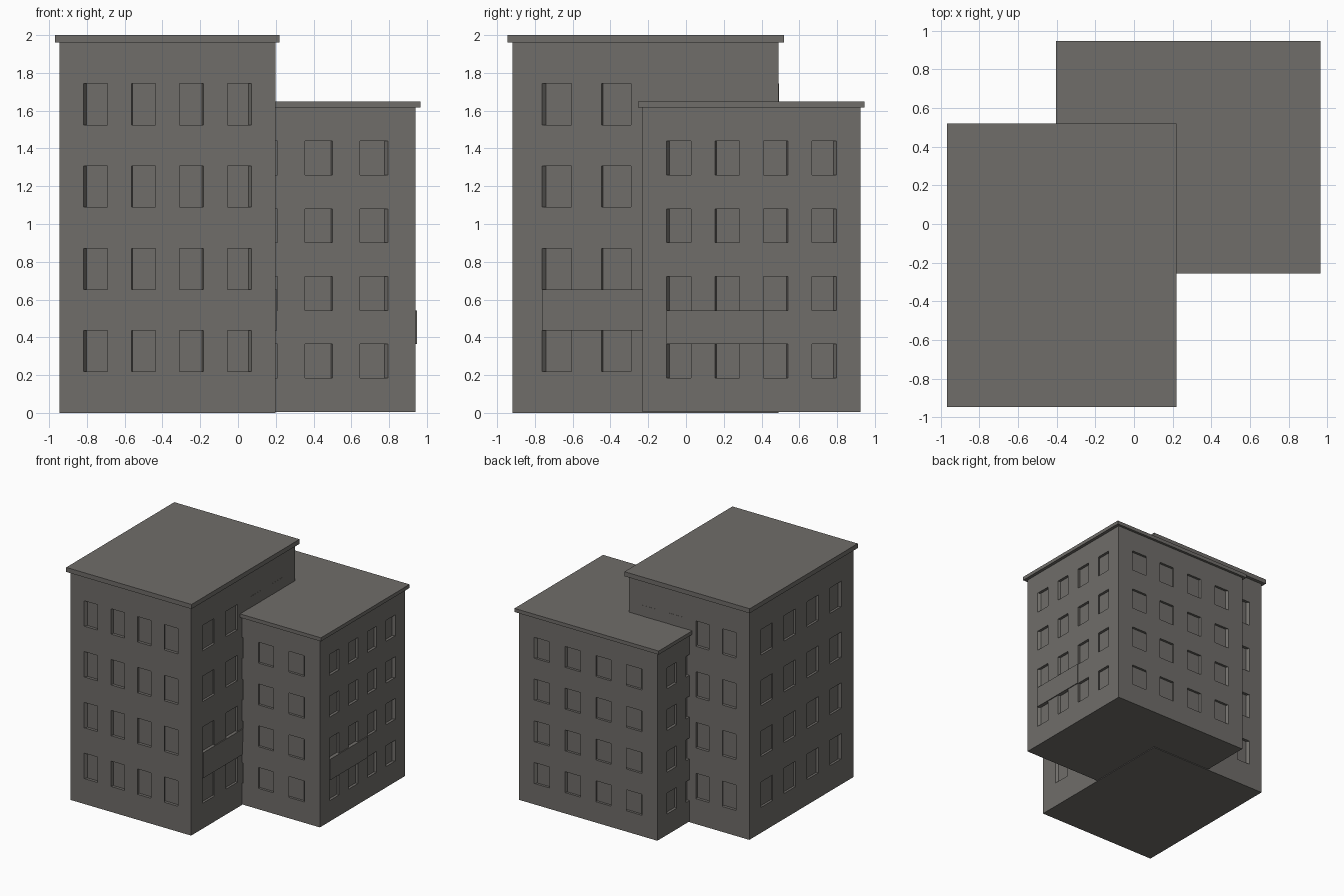
import bpy, bmesh
from mathutils import Vector

if "Cube" in bpy.data.objects:
    bpy.data.objects.remove(bpy.data.objects["Cube"])

N = 9  # every wall is a 9 x 9 grid; windows sit in the odd cells

stone = bpy.data.materials.new("dark_stone")
stone.diffuse_color = (0.16, 0.153, 0.142, 1)
stone.use_nodes = True
stone.node_tree.nodes["Principled BSDF"].inputs["Base Color"].default_value = stone.diffuse_color


def finish(bm, name):
    bmesh.ops.recalc_face_normals(bm, faces=bm.faces)
    mesh = bpy.data.meshes.new(name)
    bm.to_mesh(mesh)
    bm.free()
    mesh.materials.append(stone)
    obj = bpy.data.objects.new(name, mesh)
    bpy.context.collection.objects.link(obj)
    return obj


def unit_box(lo, hi, cuts=0):
    lo, hi = Vector(lo), Vector(hi)
    bm = bmesh.new()
    bmesh.ops.create_cube(bm, size=1)
    if cuts:
        bmesh.ops.subdivide_edges(bm, edges=bm.edges, cuts=cuts, use_grid_fill=True)
    bmesh.ops.scale(bm, vec=hi - lo, verts=bm.verts)
    bmesh.ops.translate(bm, vec=(lo + hi) / 2, verts=bm.verts)
    return bm


def tower(name, lo, hi, is_blank):
    """Wall block with recessed windows and one raised panel on the right side."""
    bm = unit_box(lo, hi, N - 1)
    bm.normal_update()
    mid = (Vector(lo) + Vector(hi)) / 2
    windows, blanks, panel = [], [], []
    for f in bm.faces:
        if abs(f.normal.z) > 0.5:
            continue
        c = f.calc_center_median()
        axis = 1 if abs(f.normal.x) > 0.5 else 0
        col = int((c[axis] - lo[axis]) / (hi[axis] - lo[axis]) * N)
        row = int((c.z - lo[2]) / (hi[2] - lo[2]) * N)
        if col % 2 and row % 2:
            (blanks if is_blank(f.normal, c) else windows).append(f)
        elif f.normal.x > 0.5 and row == 2 and 1 <= col <= 4:
            panel.append(f)

    # windows shrink toward the tower axis, blanked ones swell very slightly
    for group, k in ((windows, 0.965), (blanks, 1.002)):
        if not group:
            continue
        for f in bmesh.ops.extrude_discrete_faces(bm, faces=group)["faces"]:
            for v in f.verts:
                v.co.x = mid.x + (v.co.x - mid.x) * k
                v.co.y = mid.y + (v.co.y - mid.y) * k

    # raised balcony panel
    geom = bmesh.ops.extrude_face_region(bm, geom=panel)["geom"]
    bmesh.ops.delete(bm, geom=[f for f in panel if f.is_valid], context='FACES_ONLY')
    bmesh.ops.translate(bm, vec=(0.008, 0, 0),
                        verts=[g for g in geom if isinstance(g, bmesh.types.BMVert)])
    return finish(bm, name)


# tall front tower: window cells facing the rear block are blanked
tower("tall_tower", (-0.945, -0.918, 0), (0.198, 0.491, 1.961),
      lambda n, c: (n.x > 0.5 and c.y > -0.25) or (n.y > 0.5 and c.x > -0.38))
finish(unit_box((-0.968, -0.946, 1.961), (0.221, 0.519, 2.0)), "tall_roof")

# lower rear tower
tower("low_tower", (-0.376, -0.231, 0.006), (0.939, 0.925, 1.618), lambda n, c: False)
finish(unit_box((-0.403, -0.255, 1.618), (0.966, 0.946, 1.649)), "low_roof")
